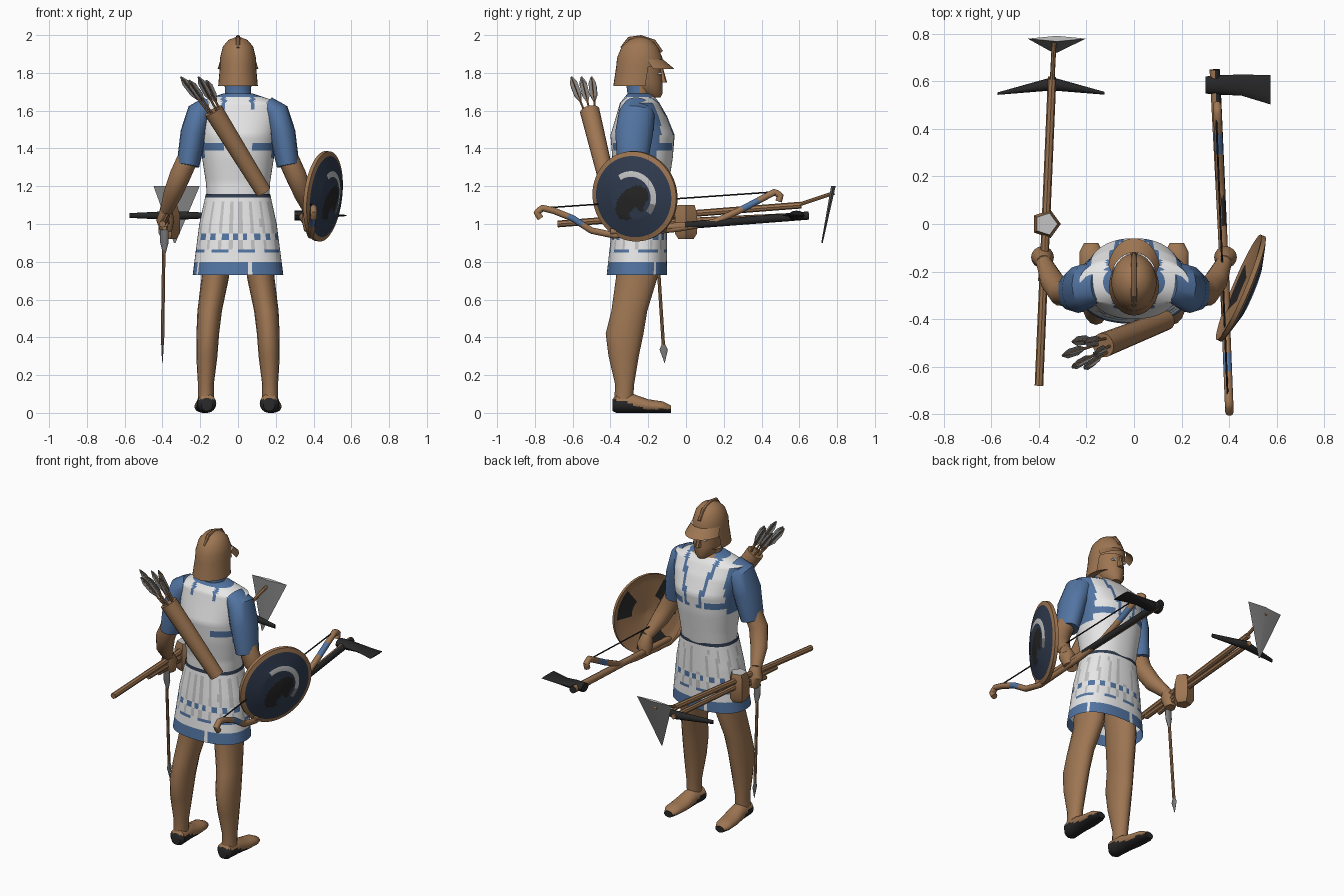
import bpy, math
from mathutils import Vector

cube = bpy.data.objects.get("Cube")
if cube:
    bpy.data.objects.remove(cube)

COLORS = {
    "brown": (.34, .18, .085), "white": (.8, .8, .8), "blue": (.085, .175, .36),
    "navy": (.03, .045, .08), "black": (.02, .02, .02), "grey": (.2, .2, .2),
    "light_grey": (.55, .55, .55),
}
MATERIALS = {}
for color_name, rgb in COLORS.items():
    material = bpy.data.materials.new(color_name)
    material.use_nodes = True
    material.diffuse_color = (*rgb, 1)
    shader = material.node_tree.nodes["Principled BSDF"]
    shader.inputs["Base Color"].default_value = (*rgb, 1)
    MATERIALS[color_name] = material
X, Y, Z = Vector((1, 0, 0)), Vector((0, 1, 0)), Vector((0, 0, 1))


def signed_power(value, power):
    return math.copysign(abs(value) ** power, value)


def tube(name, path, color="brown", sides=12, axis=None, ref=X, step=1, power=1, caps=True):
    """Sweep ellipses (x, y, z, radius_u, radius_v) along a path; color may be a rule on face centres."""
    path = [Vector((*point, point[-1])[:5]) for point in path]
    rows = [start.lerp(end, k / step) for start, end in zip(path, path[1:]) for k in range(step)]
    rows.append(path[-1])
    verts, faces, keys = [], [], []
    final = len(rows) - 1
    for i, row in enumerate(rows):
        center = Vector(row[:3])
        along = axis or Vector((rows[min(i + 1, final)] - rows[max(i - 1, 0)])[:3])
        along = along.normalized()
        u = (ref - along * along.dot(ref)).normalized()
        v = along.cross(u)
        for j in range(sides):
            angle = math.tau * j / sides
            verts.append(center + u * row[3] * signed_power(math.cos(angle), power)
                         + v * row[4] * signed_power(math.sin(angle), power))
    for i in range(final):
        low, high = i * sides, (i + 1) * sides
        for j in range(sides):
            after = (j + 1) % sides
            faces.append((low + j, low + after, high + after, high + j))
    if caps:
        faces.append(tuple(reversed(range(sides))))
        faces.append(tuple(range(final * sides, len(verts))))
    kept = []
    for face in faces:
        center = sum((verts[k] for k in face), Vector()) / len(face)
        key = color(center) if callable(color) else color
        if key:
            kept.append(face)
            keys.append(key)
    used = sorted(set(keys))
    mesh = bpy.data.meshes.new(name)
    mesh.from_pydata(verts, [], kept)
    for key in used:
        mesh.materials.append(MATERIALS[key])
    mesh.polygons.foreach_set("material_index", [used.index(key) for key in keys])
    part = bpy.data.objects.new(name, mesh)
    bpy.context.collection.objects.link(part)
    bpy.ops.object.select_all(action="DESELECT")
    part.select_set(True)
    bpy.context.view_layer.objects.active = part
    bpy.ops.object.shade_smooth_by_angle(angle=math.radians(40))


def body(name, rows, color="brown", sides=32, **options):
    """Upright loft from rows of (height, back, front, half_width)."""
    path = [(0, (back + front) / 2, z, width, (front - back) / 2) for z, back, front, width in rows]
    tube(name, path, color, sides, axis=Z, **options)


def rod(name, start, end, radius, color="brown", sides=8):
    tube(name, [(*start, radius), (*end, radius)], color, sides)


# Tunic skirt with pleats and borders
def skirt_color(c):
    pleat = int((math.atan2(c.y + .25, c.x) + math.pi) / math.tau * 72)
    if c.z < .79:
        return "white" if pleat % 18 == 4 else "blue"
    if .84 < c.z < .87:
        return "blue" if pleat % 9 < 6 else "white"
    if .91 < c.z < .95:
        return "blue" if pleat % 4 < 2 else "white"
    if c.z > 1.135:
        return "navy"
    return "light_grey" if .87 < c.z < 1.12 and pleat % 4 == 3 else "white"


body("skirt", [(.73, -.42, -.1, .24), (1, -.39, -.1, .205), (1.16, -.37, -.1, .17)],
     skirt_color, sides=72, step=16, power=.85, caps=False)


# Tunic top with neckline, chest straps and armhole trim
def top_color(c):
    side, front = abs(c.x), c.y > -.23
    neckline = not front and c.z > 1.6 and abs(side - .075) < .015
    strap = front and c.z > 1.4 and abs(side - .04 - (c.z - 1.4) * .24) < .013
    chest_band = 1.4 < c.z < 1.44 and side > .07
    armhole = 1.36 < c.z < 1.64 and side > .175
    if c.z > 1.67:
        return "brown" if front and side < .07 else "blue"
    return "blue" if neckline or strap or chest_band or armhole else "white"


body("tunic_top", [(1.15, -.37, -.1, .165), (1.22, -.37, -.09, .17), (1.35, -.39, -.07, .19),
                   (1.47, -.4, -.06, .205), (1.57, -.37, -.1, .225), (1.64, -.35, -.14, .23),
                   (1.69, -.31, -.18, .08)], top_color, sides=72, step=6, power=.9)

# Neck, head and face
body("neck", [(1.6, -.33, -.18, .075), (1.69, -.31, -.18, .07), (1.77, -.32, -.18, .07)],
     lambda c: "blue" if c.y < -.25 and c.z > 1.69 else "brown", step=2)
body("head", [(1.67, -.21, -.135, .03), (1.69, -.27, -.125, .055), (1.75, -.33, -.125, .08),
              (1.9, -.34, -.14, .08)])
body("nose", [(1.75, -.15, -.1, .018), (1.82, -.15, -.12, .008)], sides=8)

# Helmet with neck guard, visor and crest
body("helmet", [(1.73, -.385, -.14, .105), (1.83, -.37, -.125, .096), (1.88, -.365, -.125, .095),
                (1.94, -.34, -.15, .08), (1.975, -.3, -.185, .05), (1.99, -.26, -.23, .01)],
     lambda c: None if c.z < 1.83 and c.y > -.2 else "brown")
body("visor", [(1.82, -.34, -.06, .11), (1.87, -.34, -.12, .095)],
     lambda c: "brown" if c.y > -.2 else None, caps=False)
tube("crest", [(0, -.34, 1.93, .01), (0, -.3, 1.98, .012), (0, -.24, 1.988, .012),
               (0, -.17, 1.965, .012), (0, -.13, 1.91, .01)], sides=8)


# Legs, shoes, arms and eyes, mirrored
def shoe_color(c):
    return "black" if c.z < .02 + .35 * max(0, -.22 - c.y) else "brown"


for sign, side in ((1, "left"), (-1, "right")):
    def limb(part, points, color="brown", sides=16, **options):
        path = [(sign * point[0], *point[1:]) for point in points]
        tube(side + "_" + part, path, color, sides, **options)

    limb("leg", [(.17, -.33, .06, .042, .05), (.17, -.325, .15, .042, .05), (.165, -.33, .3, .056, .08),
                 (.16, -.325, .42, .06, .1), (.15, -.3, .54, .065, .095), (.12, -.26, .72, .073, .11),
                 (.11, -.26, .9, .075, .11)], axis=Z)
    limb("shoe", [(.165, -.39, .04, .03), (.165, -.37, .05, .05), (.17, -.28, .05, .05),
                  (.175, -.2, .036, .055, .036), (.18, -.12, .03, .05, .03), (.18, -.08, .02, .03, .02)],
         shoe_color, sides=24, axis=Y, step=3)
    limb("sleeve", [(.15, -.255, 1.63, .05, .07), (.2, -.26, 1.59, .07, .095), (.235, -.275, 1.48, .07, .1),
                    (.265, -.285, 1.31, .06, .08)], "blue")
    limb("forearm", [(.26, -.285, 1.36, .055), (.305, -.29, 1.26, .056), (.345, -.24, 1.16, .05),
                     (.38, -.16, 1.07, .033)])
    limb("hand", [(.38, -.16, 1.08, .03), (.385, -.14, 1.02, .048), (.38, -.13, .96, .03)])
    limb("eye", [(.036, -.15, 1.795, .013, .006), (.036, -.128, 1.795, .013, .006)], "white")

# Round shield with painted emblem, worn on the left arm
facing = Vector((1, -.42, -.12)).normalized()
middle = Vector((.45, -.27, 1.147))


def shield_color(c):
    offset = c - middle
    depth = offset.dot(facing)
    offset -= facing * depth
    radius, angle = offset.length, math.atan2(offset.z, offset.y)
    if radius > .215:
        return "brown"
    if depth < .04 * (1 - radius / .24):
        return "black" if radius > .1 and math.sin(3 * angle) > .1 else "brown"
    if abs(radius - .125) < .012 and -.8 < angle < 2.1:
        return "light_grey" if angle > -.3 else "grey"
    beast = Vector((offset.y, offset.z + .03 - .4 * offset.y)).length < .085
    gap = abs(offset.z + .09) + abs(offset.y - .02) < .04
    return "black" if beast and not gap else "navy"


profile = [(.03, .002), (0, .21), (-.01, .24), (.01, .24), (.02, .21), (.045, .12), (.055, .002)]
tube("shield", [(*(middle + facing * depth), radius) for depth, radius in profile],
     shield_color, sides=72, axis=facing, ref=Y, step=10)

# Quiver and arrows on the back
bottom, mouth = Vector((.135, -.405, 1.17)), Vector((-.13, -.51, 1.6))
slant = (mouth - bottom).normalized()
tube("quiver", [(*bottom, .042), (*mouth, .052)], sides=16)
for k in range(6):
    angle = k * math.tau / 6
    spread = Vector((math.cos(angle), math.sin(angle), 0)) * .03
    nock = mouth + spread * 2 + slant * (.18 + .02 * (k % 2))
    root = mouth + spread - slant * .03
    rod("arrow_shaft", root, nock, .006, sides=6)
    for wide, thin in ((.02, .002), (.002, .02)):
        tube("arrow_feather", [(*root.lerp(nock, place), wide * size, thin * size)
                               for place, size in ((.4, .2), (.6, 1), (.9, 1), (1.07, .2))], "grey", sides=4)


# Bow with blue bindings
def bow_color(c):
    return "blue" if -.62 < c.y < -.55 or .31 < c.y < .39 else "brown"


bow_side = [(-.77, 1.03), (-.79, 1.06), (-.76, 1.085), (-.7, 1.07), (-.6, 1.03), (-.5, .965), (-.38, .94),
            (-.05, .975), (.15, 1.01), (.3, 1.08), (.47, 1.17), (.5, 1.15), (.49, 1.12)]
tube("bow", [(.37 - .04 * y, y, z, .018) for y, z in bow_side], bow_color, sides=10, step=4)
rod("bowstring", (.395, -.75, 1.085), (.345, .47, 1.17), .004, "black")


# Axe with a half blackened handle
def axe_color(c):
    return "black" if c.y > -.05 and c.x > .366 - .04 * c.y else "brown"


tube("axe_handle", [(.39, -.4, .96, .018), (.34, .65, 1.045, .022)], axe_color, step=8)
tube("axe_head", [(.3, .585, 1.045, .036, .026), (.37, .585, 1.045, .042, .026),
                  (.45, .585, 1.045, .044, .014), (.575, .565, 1.045, .062, .003)], "black", ref=Y, axis=X)

# Hoe with a triangular blade
rod("hoe_handle", (-.4, -.68, 1), (-.345, .61, 1.1), .018)
rod("hoe_neck", (-.345, .59, 1.1), (-.335, .785, 1.165), .01)
tube("hoe_blade", [(-.335, .72, .9, .004), (-.325, .78, 1.2, .122, .012)],
     lambda c: "light_grey" if c.z > 1.19 else "grey", sides=4, axis=Z)

# Pick with a swept back head
rod("pick_handle", (-.385, -.35, 1), (-.345, .62, 1.045), .016)
tube("pick_head", [(-.345 + reach, .59 - abs(reach) * .18, 1.045, .028 - abs(reach) * .1, .024 - abs(reach) * .05)
                   for reach in (-.23, -.06, 0, .06, .22)], "black", ref=Y, axis=X)

# Mallet and javelin
rod("mallet_handle", (-.39, -.24, .98), (-.37, 0, 1), .014)
tube("mallet_head", [(-.37, 0, .92, .042), (-.37, 0, .95, .062), (-.37, 0, 1.05, .062), (-.37, 0, 1.1, .048)],
     lambda c: "light_grey" if c.z > 1.08 else "brown", sides=5, axis=Z)
rod("javelin_shaft", (-.4, -.12, .36), (-.39, -.165, 1.06), .009)
tube("javelin_tip", [(-.4, -.113, .265, .001), (-.4, -.118, .335, .006, .022), (-.4, -.12, .37, .006)],
     "grey", axis=Z)
tube("javelin_feather", [(-.39, -.15, .84, .006), (-.39, -.155, .9, .022, .012), (-.39, -.16, .97, .022, .012)],
     "grey")
